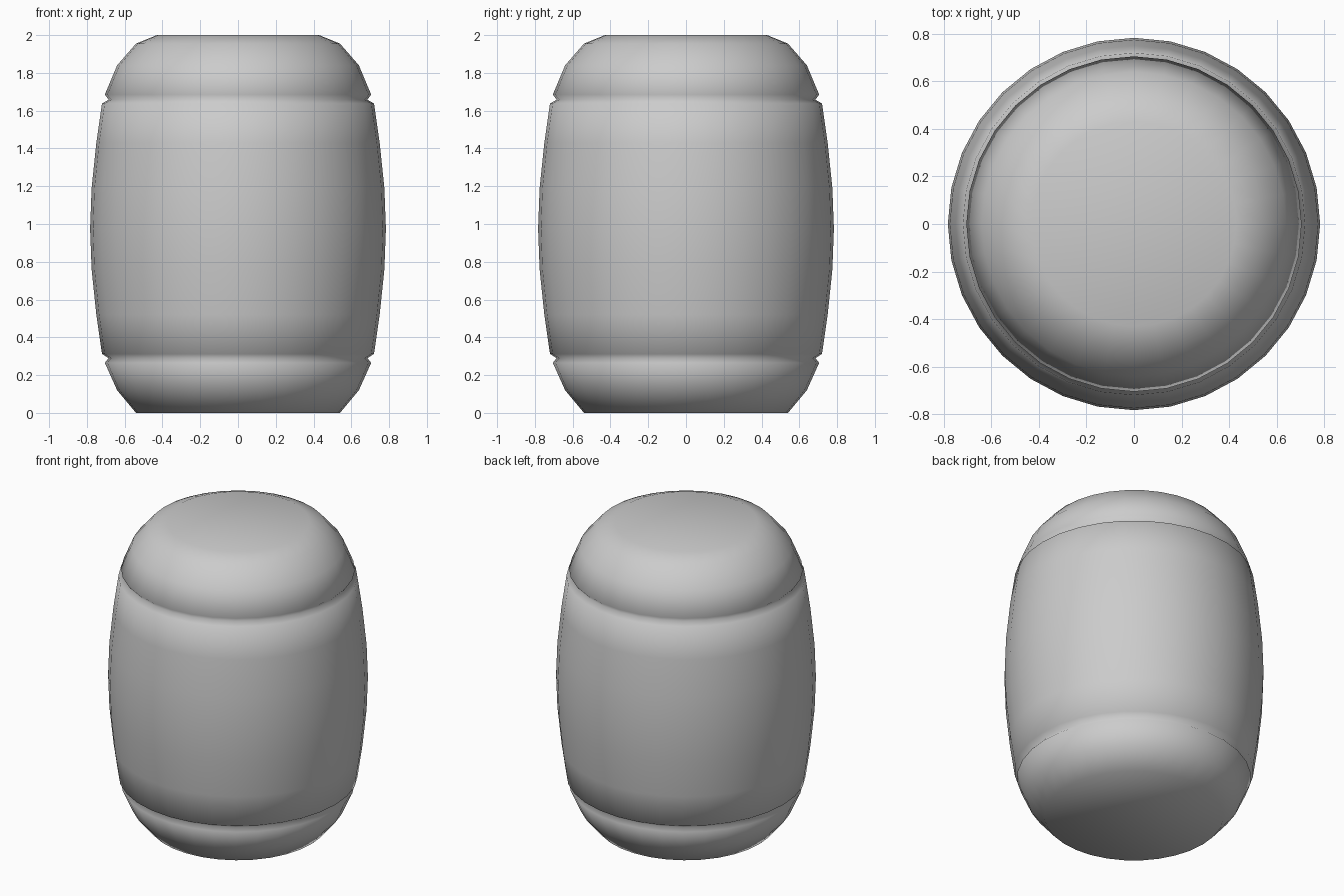
import bpy, bmesh, math

if "Cube" in bpy.data.objects:
    bpy.data.objects.remove(bpy.data.objects["Cube"])

SIDES = 32

# Half profile (radius, height): base, groove, bulging wall, groove, domed top
profile = [(0.54, 0.0), (0.64, 0.12), (0.705, 0.265), (0.685, 0.29), (0.72, 0.312)]
profile += [(0.75, 0.52), (0.775, 0.76), (0.783, 0.975), (0.775, 1.19), (0.75, 1.43)]
profile += [(0.72, 1.638), (0.685, 1.658), (0.705, 1.685), (0.64, 1.84), (0.54, 1.955), (0.43, 2.0)]


def lathe(name, points):
    bm = bmesh.new()
    rings = []
    for r, z in points:
        rings.append([bm.verts.new((r * math.cos(2 * math.pi * i / SIDES),
                                    r * math.sin(2 * math.pi * i / SIDES), z))
                      for i in range(SIDES)])
    for lower, upper in zip(rings, rings[1:]):
        for i in range(SIDES):
            j = (i + 1) % SIDES
            bm.faces.new((lower[i], lower[j], upper[j], upper[i]))
    # Flat end caps
    bm.faces.new(rings[0][::-1])
    bm.faces.new(rings[-1])
    for f in bm.faces:
        f.smooth = True
    mesh = bpy.data.meshes.new(name)
    bm.to_mesh(mesh)
    bm.free()
    obj = bpy.data.objects.new(name, mesh)
    bpy.context.collection.objects.link(obj)
    return obj


# Barrel-shaped body with rounded ends
lathe("barrel_body", profile)
